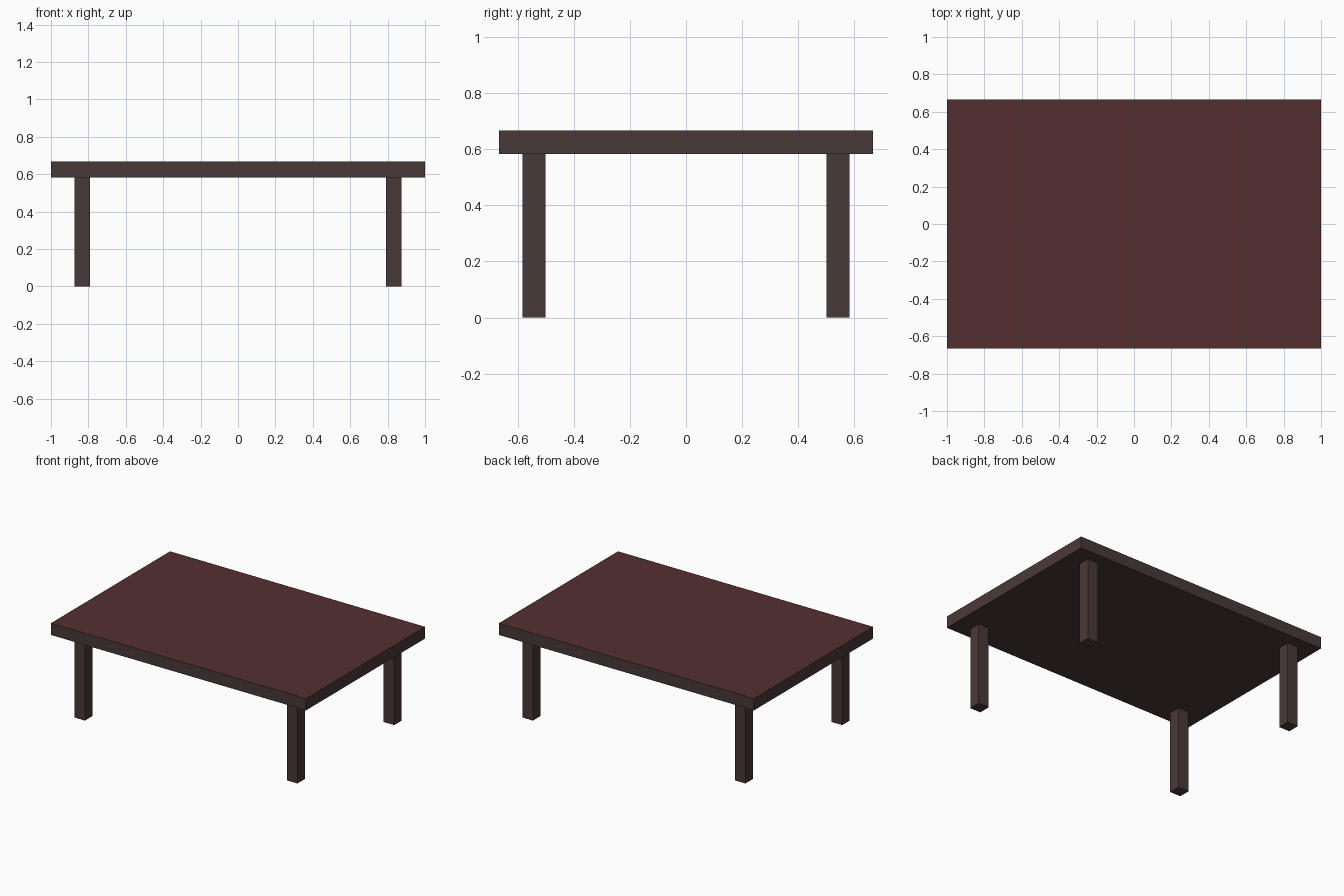
import bpy

if "Cube" in bpy.data.objects:
    bpy.data.objects.remove(bpy.data.objects["Cube"])


def material(name, rgb):
    m = bpy.data.materials.new(name)
    m.diffuse_color = (*rgb, 1.0)
    m.use_nodes = True
    m.node_tree.nodes["Principled BSDF"].inputs["Base Color"].default_value = m.diffuse_color
    return m


top_red = material("dark red wood", (0.090, 0.0285, 0.0285))
frame_brown = material("dark brown wood", (0.066, 0.041, 0.039))


def box(name, lo, hi):
    centre = [(a + b) / 2 for a, b in zip(lo, hi)]
    bpy.ops.mesh.primitive_cube_add(size=1, location=centre)
    ob = bpy.context.object
    ob.name = name
    ob.scale = [b - a for a, b in zip(lo, hi)]
    bpy.ops.object.transform_apply(location=False, rotation=False, scale=True)
    ob.data.materials.append(frame_brown)
    return ob


UNDER, TOP = 0.5833, 0.6667

# Table top: red upper face, brown edges and underside
table_top = box("table_top", (-1, -0.6667, UNDER), (1, 0.6667, TOP))
table_top.data.materials.append(top_red)
for face in table_top.data.polygons:
    if face.normal.z > 0.5:
        face.material_index = 1

# Four square legs, set in from the edges
LEG, LEG_X, LEG_Y = 0.0833 / 2, 0.8333, 0.5417
for side, sx in (("left", -1), ("right", 1)):
    for end, sy in (("front", -1), ("back", 1)):
        x, y = sx * LEG_X, sy * LEG_Y
        box(f"{end}_{side}_leg", (x - LEG, y - LEG, 0), (x + LEG, y + LEG, UNDER))
